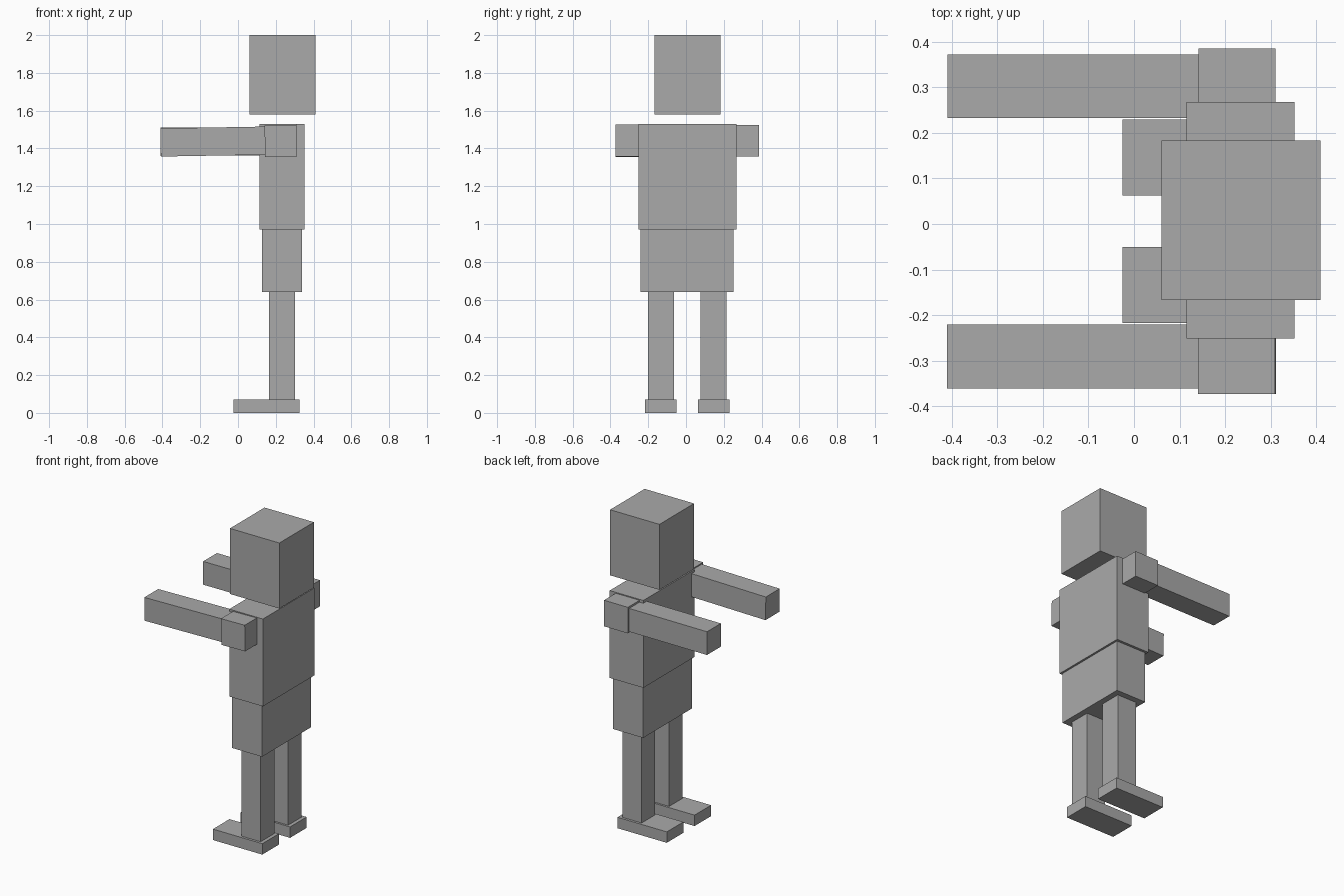
import bpy
import math

cube = bpy.data.objects.get("Cube")
if cube:
    bpy.data.objects.remove(cube, do_unlink=True)

GREY = (0.4, 0.4, 0.4, 1)
grey = bpy.data.materials.new("plain_grey")
grey.use_nodes = True
grey.diffuse_color = GREY
grey.node_tree.nodes["Principled BSDF"].inputs["Base Color"].default_value = GREY


def box(name, x, y, z, tilt=0):
    """Box spanning the given (low, high) ranges, tilted about the y axis in degrees."""
    spans = (x, y, z)
    bpy.ops.mesh.primitive_cube_add(size=1, location=[(a + b) / 2 for a, b in spans])
    obj = bpy.context.object
    obj.name = name
    obj.scale = [b - a for a, b in spans]
    bpy.ops.object.transform_apply(location=False, rotation=False, scale=True)
    obj.rotation_euler.y = math.radians(tilt)
    obj.data.materials.append(grey)
    return obj


# Head and body
box("head", (0.06, 0.41), (-0.167, 0.183), (1.58, 2.0))
box("torso", (0.115, 0.353), (-0.252, 0.268), (0.97, 1.53))
box("pelvis", (0.127, 0.34), (-0.242, 0.252), (0.64, 0.97))

# Limbs, mirrored about the body's middle plane
MIDDLE = 0.006
for side, sign, tilt in (("near", -1, -1), ("far", 1, -0.2)):
    def across(inner, outer):
        return sorted((MIDDLE + sign * inner, MIDDLE + sign * outer))

    box(side + "_foot", (-0.025, 0.325), across(0.057, 0.224), (0, 0.07))
    box(side + "_leg", (0.165, 0.302), across(0.07, 0.208), (0.07, 0.64))
    box(side + "_shoulder", (0.142, 0.311), across(0.21, 0.38), (1.357, 1.524), tilt)
    box(side + "_arm", (-0.41, 0.15), across(0.227, 0.367), (1.362, 1.511), tilt)
